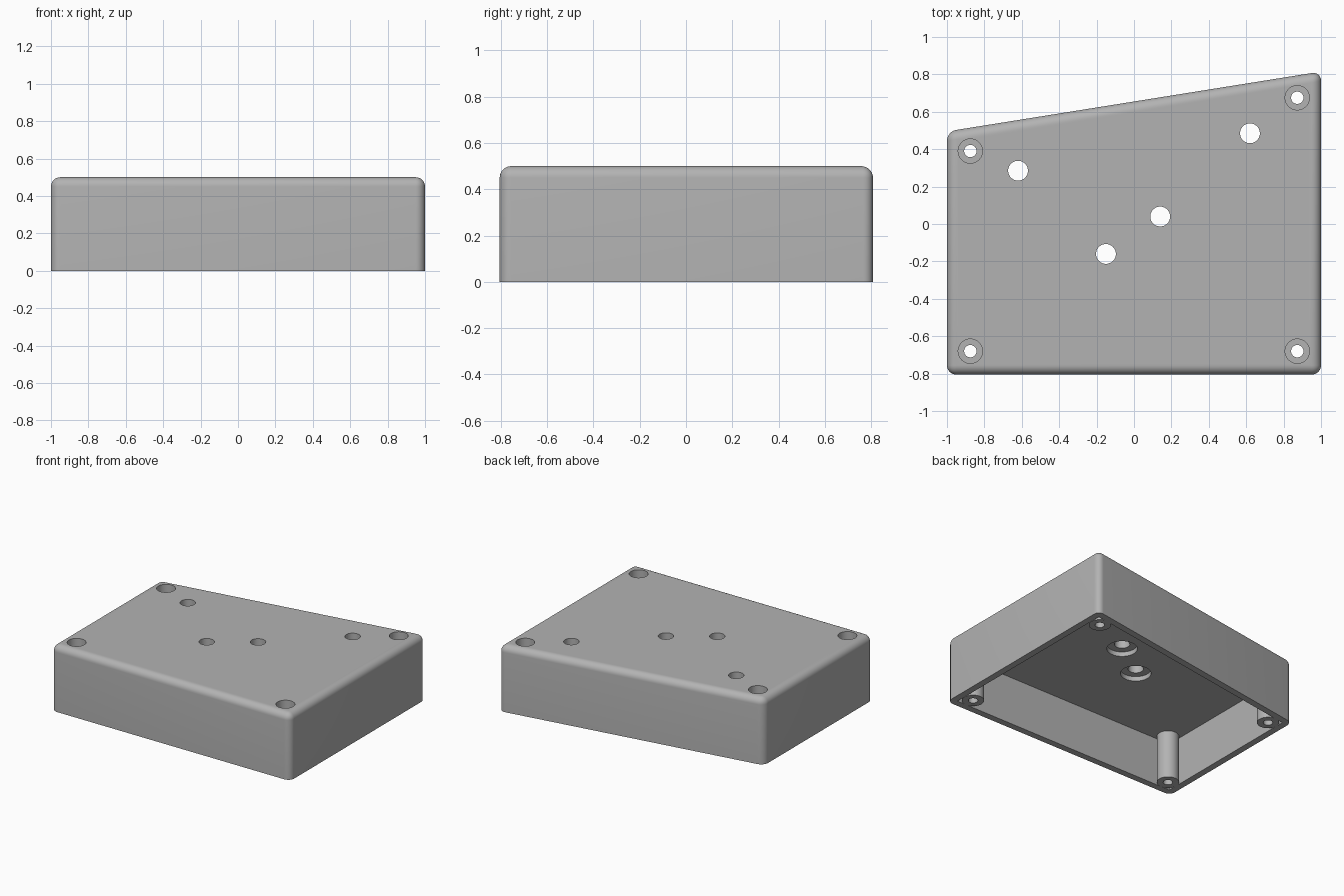
import bpy, bmesh, math

if "Cube" in bpy.data.objects:
    bpy.data.objects.remove(bpy.data.objects["Cube"], do_unlink=True)

WALL, HEIGHT, CEILING, ROUND = 0.05, 0.5, 0.365, 0.05
FRONT, SLOPE, MID = -0.805, 0.16, 0.655      # rear wall: y = MID + SLOPE * x
SCREWS = [(-0.875, 0.39), (0.873, 0.675), (-0.875, -0.68), (0.873, -0.68)]
CONTROLS = [(0.62, 0.485), (-0.62, 0.285), (0.14, 0.04), (-0.15, -0.16)]

grey = bpy.data.materials.new("plain grey")
grey.use_nodes = True
colour = (0.45, 0.45, 0.45, 1)
grey.diffuse_color = colour
grey.node_tree.nodes["Principled BSDF"].inputs["Base Color"].default_value = colour


def add_object(name, bm):
    mesh = bpy.data.meshes.new(name)
    bmesh.ops.recalc_face_normals(bm, faces=bm.faces)
    bm.to_mesh(mesh)
    bm.free()
    mesh.materials.append(grey)
    obj = bpy.data.objects.new(name, mesh)
    bpy.context.collection.objects.link(obj)
    return obj


def prism(name, inset, z0, z1, radius=0):
    """Slanted box footprint, inset from the outside, with optional rounding."""
    x = 1 - inset
    back = MID - inset * math.hypot(1, SLOPE)
    points = [(-x, FRONT + inset), (x, FRONT + inset),
              (x, back + SLOPE * x), (-x, back - SLOPE * x)]
    bm = bmesh.new()
    face = bm.faces.new([bm.verts.new((*p, z0)) for p in points])
    out = bmesh.ops.extrude_face_region(bm, geom=[face])
    top = [g for g in out["geom"] if isinstance(g, bmesh.types.BMVert)]
    bmesh.ops.translate(bm, verts=top, vec=(0, 0, z1 - z0))
    if radius:
        edges = [e for e in bm.edges if max(v.co.z for v in e.verts) > z0]
        bmesh.ops.bevel(bm, geom=edges, offset=radius, segments=8,
                        profile=0.5, affect="EDGES")
    return add_object(name, bm)


def cylinders(name, places, radius, z0, z1):
    bm = bmesh.new()
    for x, y in places:
        out = bmesh.ops.create_cone(bm, cap_ends=True, segments=48, radius1=radius,
                                    radius2=radius, depth=z1 - z0)
        bmesh.ops.translate(bm, verts=out["verts"], vec=(x, y, (z0 + z1) / 2))
    return add_object(name, bm)


def combine(target, helper, operation):
    mod = target.modifiers.new(helper.name, "BOOLEAN")
    mod.operation, mod.solver, mod.object = operation, "EXACT", helper
    bpy.context.view_layer.objects.active = target
    bpy.ops.object.modifier_apply(modifier=mod.name)
    bpy.data.objects.remove(helper, do_unlink=True)


# Hollow shell with a thick top
shell = prism("enclosure_shell", 0, 0, HEIGHT, ROUND)
combine(shell, prism("cavity", WALL, -0.1, CEILING), "DIFFERENCE")

# Screw posts in the corners, drilled through and counterbored from the top
combine(shell, cylinders("screw_posts", SCREWS, 0.076, 0, CEILING + 0.03), "UNION")
combine(shell, cylinders("screw_holes", SCREWS, 0.033, -0.1, 0.6), "DIFFERENCE")
combine(shell, cylinders("screw_head_bores", SCREWS, 0.065, 0.38, 0.6), "DIFFERENCE")

# Control holes with wider recesses on the underside of the top
combine(shell, cylinders("control_holes", CONTROLS, 0.053, 0.2, 0.6), "DIFFERENCE")
combine(shell, cylinders("control_recesses", CONTROLS, 0.105, 0.2, CEILING + 0.035),
        "DIFFERENCE")

bpy.ops.object.select_all(action="DESELECT")
shell.select_set(True)
bpy.context.view_layer.objects.active = shell
bpy.ops.object.shade_smooth_by_angle(angle=math.radians(30))
